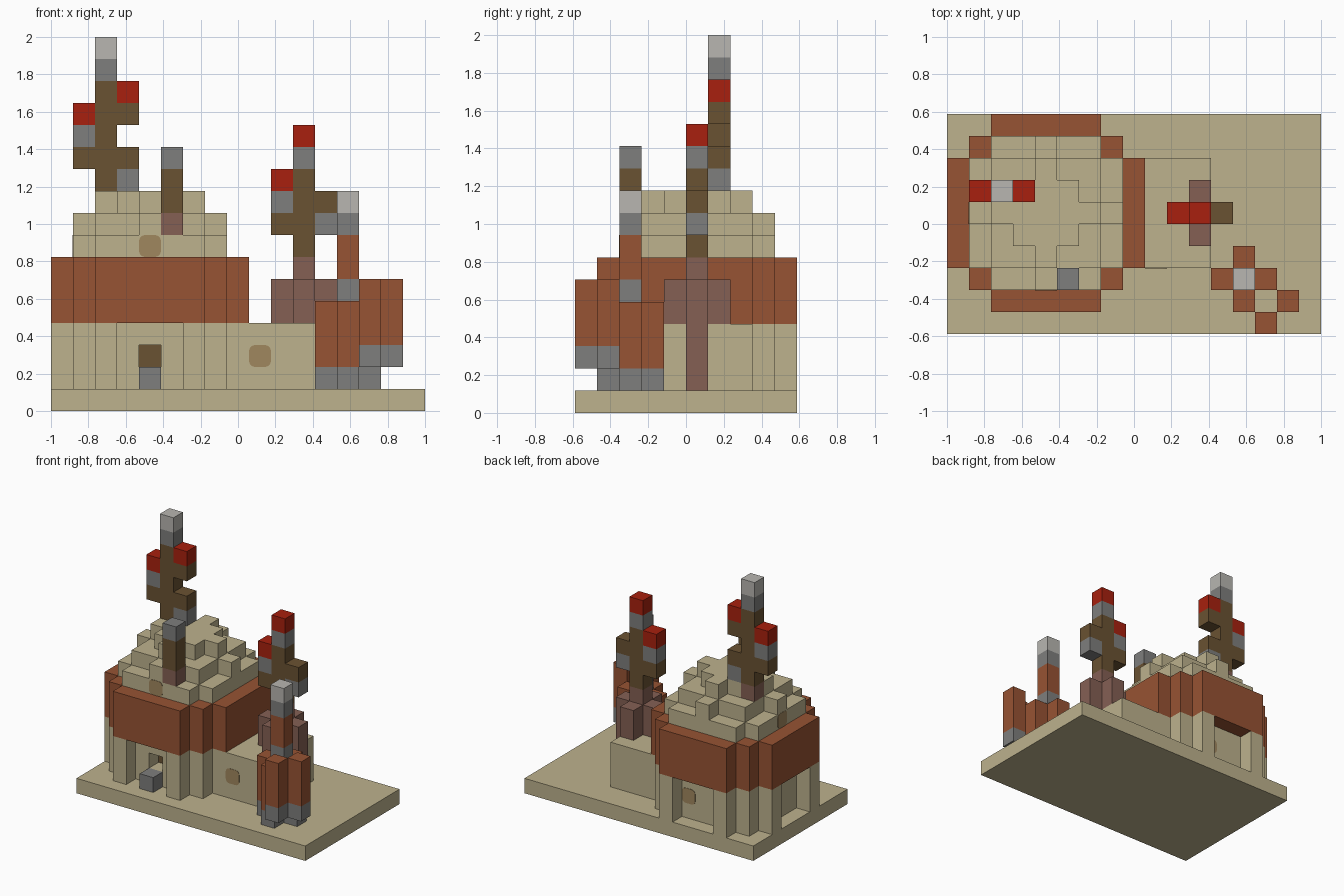
import bpy, bmesh
from mathutils import Matrix, Vector

cube = bpy.data.objects.get("Cube")
if cube:
    bpy.data.objects.remove(cube, do_unlink=True)

U = 2 / 17                       # edge of one block
ORIGIN = Vector((-1, -5 * U, 0))


def linear(c):
    c /= 255
    return c / 12.92 if c <= 0.04045 else ((c + 0.055) / 1.055) ** 2.4


def material(name, *rgb):
    m = bpy.data.materials.new(name)
    m.use_nodes = True
    col = (*[linear(c) for c in rgb], 1)
    m.diffuse_color = col
    bsdf = m.node_tree.nodes["Principled BSDF"]
    bsdf.inputs["Base Color"].default_value = col
    bsdf.inputs["Roughness"].default_value = 0.9
    return m


SAND = material("sand", 189, 178, 141)
RUST = material("rust", 151, 83, 51)
BROWN = material("dark_brown", 106, 82, 50)
MAUVE = material("mauve", 133, 96, 84)
GREY = material("grey", 126, 126, 125)
PALE = material("pale_grey", 184, 182, 177)
RED = material("red", 168, 32, 14)
TAN = material("window_tan", 160, 135, 95)

parts = {}                       # part name -> {block position: material}


def fill(part, mat, xs, ys, zs):
    """Fill a box of blocks; each range is a number or an inclusive pair."""
    rx, ry, rz = [range(r, r + 1) if isinstance(r, int) else range(r[0], r[1] + 1)
                  for r in (xs, ys, zs)]
    cells = parts.setdefault(part, {})
    for x in rx:
        for y in ry:
            for z in rz:
                cells[x, y, z] = mat


def stack(part, x, y, z, *runs):
    """Pile runs of (material, height) into a column."""
    for mat, height in runs:
        fill(part, mat, x, y, (z, z + height - 1))
        z += height


def layer(part, mat, zs, inside):
    """Fill the round tower's cells whose offsets satisfy a rule."""
    for dx in range(-4, 5):
        for dy in range(-4, 5):
            if inside(abs(dx), abs(dy)):
                fill(part, mat, 4 + dx, 5 + dy, zs)


# Ground slab and low side building
fill("ground_slab", SAND, (0, 16), (0, 9), 0)
fill("side_building", SAND, (9, 11), (3, 7), (1, 3))

# Round tower: wall with recessed bays, wide band, stepped dome
layer("tower_wall", SAND, (1, 3),
      lambda a, b: a + b <= 6 and not (max(a, b) == 4 and min(a, b) <= 1))
layer("tower_band", RUST, (4, 6), lambda a, b: a + b <= 6)
layer("dome", SAND, 7, lambda a, b: max(a, b) <= 3 and a + b <= 5)
for z, r in ((8, 2), (9, 1)):
    layer("dome", SAND, z,
          lambda a, b: max(a, b) <= r or (min(a, b) == 0 and max(a, b) == r + 1))

# Entrance opening with dark back and a doorstep
del parts["tower_wall"][4, 2, 2]
fill("tower_wall", BROWN, 4, 3, 2)
fill("doorstep", GREY, 4, 1, 1)

# Small chimney on the dome front
stack("front_chimney", 5, 2, 8, (MAUVE, 1), (BROWN, 2), (GREY, 1))

# Tall chimney on the dome with side pipes
stack("tall_chimney", 2, 6, 9, (MAUVE, 1), (BROWN, 5), (GREY, 1), (PALE, 1))
stack("tall_chimney", 1, 6, 11, (BROWN, 1), (GREY, 1), (RED, 1))
stack("tall_chimney", 3, 6, 10, (GREY, 1), (BROWN, 1))
stack("tall_chimney", 3, 6, 13, (BROWN, 1), (RED, 1))

# Chimney on the side building with a cross-shaped foot
fill("side_chimney", MAUVE, (10, 12), 5, (4, 5))
fill("side_chimney", MAUVE, 11, (4, 6), (4, 5))
fill("side_chimney", MAUVE, 12, 5, (1, 3))
stack("side_chimney", 11, 5, 6, (MAUVE, 1), (BROWN, 4), (GREY, 1), (RED, 1))
stack("side_chimney", 10, 5, 8, (BROWN, 1), (GREY, 1), (RED, 1))
stack("side_chimney", 12, 5, 8, (GREY, 1), (BROWN, 1))

# Cluster of tanks in the yard around a pipe
for x, y in ((12, 2), (14, 2), (13, 1), (13, 3)):
    stack("yard_tanks", x, y, 1, (GREY, 1), (RUST, 3))
stack("yard_pipe", 13, 2, 1, (GREY, 1), (RUST, 3), (GREY, 1), (RUST, 2), (GREY, 1), (PALE, 1))
for x, y in ((14, 0), (15, 1)):
    stack("raised_tanks", x, y, 2, (GREY, 1), (RUST, 3))


def link(name, bm, mats):
    me = bpy.data.meshes.new(name)
    bm.to_mesh(me)
    bm.free()
    for m in mats:
        me.materials.append(m)
    bpy.context.collection.objects.link(bpy.data.objects.new(name, me))


# Skin each part, keeping only faces open to the air
solid = {c for cells in parts.values() for c in cells}
for name, cells in parts.items():
    bm = bmesh.new()
    mats = list(dict.fromkeys(cells.values()))
    for cell, mat in cells.items():
        centre = Vector(cell) + Vector((0.5, 0.5, 0.5))
        for axis in range(3):
            for sign in (-1, 1):
                n = Vector((0, 0, 0))
                n[axis] = sign
                if tuple(int(v) for v in Vector(cell) + n) in solid:
                    continue
                a = Vector((0, 0, 0))
                a[(axis + 1) % 3] = 0.5
                b = n.cross(a)
                mid = centre + n / 2
                corners = (mid - a - b, mid + a - b, mid + a + b, mid - a + b)
                f = bm.faces.new([bm.verts.new(ORIGIN + p * U) for p in corners])
                f.material_index = mats.index(mat)
    bmesh.ops.remove_doubles(bm, verts=bm.verts[:], dist=U / 100)
    bmesh.ops.dissolve_limit(bm, angle_limit=0.01, verts=bm.verts[:],
                             edges=bm.edges[:], delimit={'MATERIAL'})
    link(name, bm, mats)


def window(name, cell, normal):
    """Thin rounded plate on one face of a block."""
    bm = bmesh.new()
    bmesh.ops.create_cube(bm, size=1, matrix=Matrix.Diagonal((U, U, 0.005, 1)))
    upright = [e for e in bm.edges
               if abs(e.verts[0].co.z - e.verts[1].co.z) > 0.001]
    bmesh.ops.bevel(bm, geom=upright, offset=U * 0.28, segments=4,
                    profile=0.5, affect='EDGES')
    n = Vector(normal)
    pos = ORIGIN + (Vector(cell) + Vector((0.5, 0.5, 0.5)) + n / 2) * U
    turn = n.to_track_quat('Z', 'Y').to_matrix().to_4x4()
    bm.transform(Matrix.Translation(pos) @ turn)
    link(name, bm, [TAN])


# Windows
window("dome_front_window", (4, 2, 7), (0, -1, 0))
window("dome_side_window", (1, 5, 7), (-1, 0, 0))
window("side_building_window", (9, 3, 2), (0, -1, 0))
window("back_window", (5, 8, 2), (0, 1, 0))
